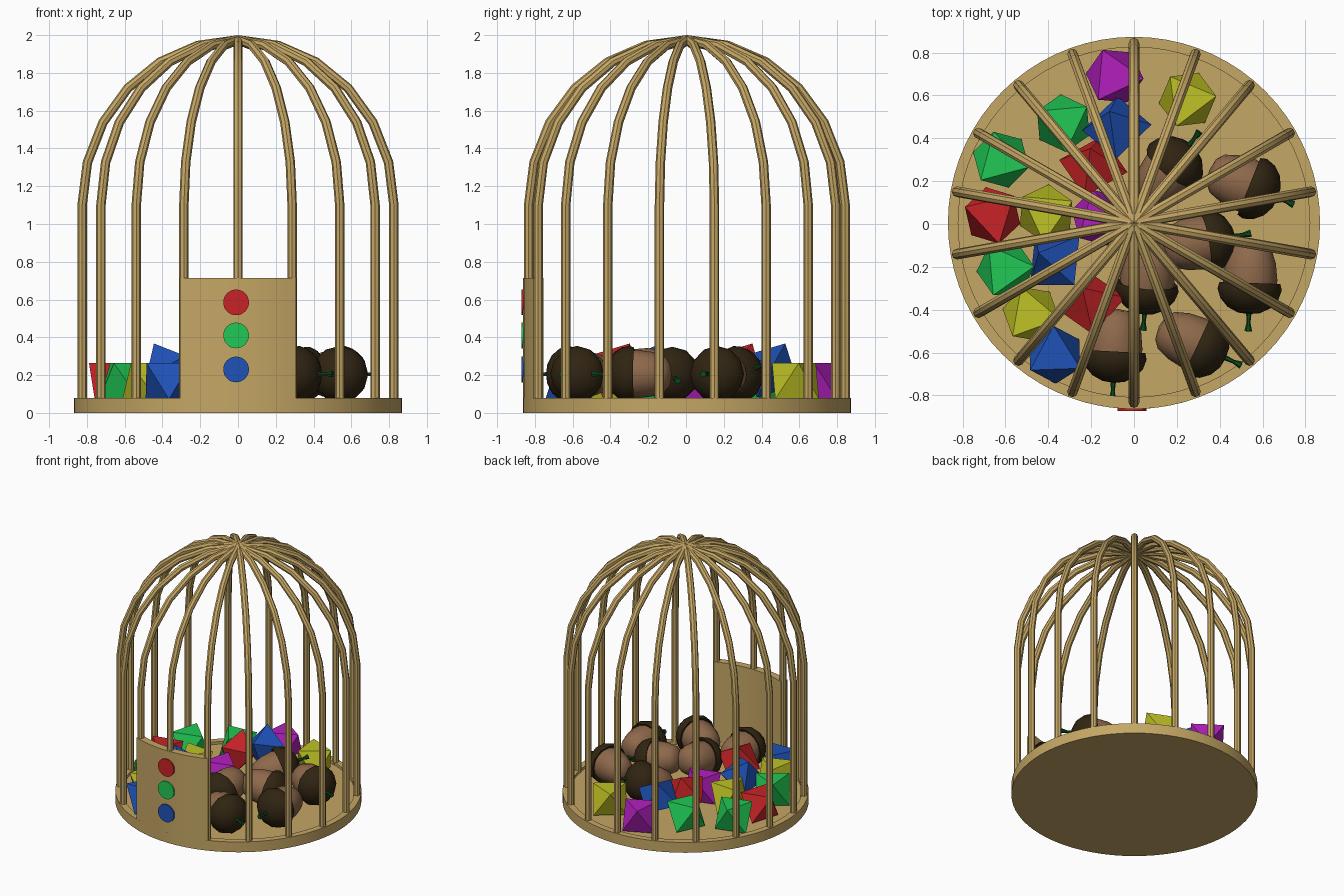
import bpy, bmesh, math
from mathutils import Vector, Matrix, Euler

cube = bpy.data.objects.get("Cube")
if cube:
    bpy.data.objects.remove(cube, do_unlink=True)


def material(name, r, g, b):
    m = bpy.data.materials.new(name)
    m.diffuse_color = (r, g, b, 1)
    m.use_nodes = True
    m.node_tree.nodes["Principled BSDF"].inputs["Base Color"].default_value = (r, g, b, 1)
    return m


wood = material("tan wood", .56, .385, .13)
red = material("red", .58, .017, .02)
green = material("green", .015, .58, .09)
blue = material("blue", .014, .085, .48)
yellow = material("yellow", .52, .54, .018)
magenta = material("magenta", .45, .014, .52)
nut_brown = material("nut brown", .27, .14, .07)
cap_brown = material("dark cap brown", .03, .018, .006)
stem_green = material("stem green", .003, .07, .012)

CENTRE = Vector((0, .005, 0))
BAR_RING, BASE_RADIUS = .838, .868


def finish(bm, name, mat, place=Matrix.Translation(CENTRE), smooth=True):
    bmesh.ops.recalc_face_normals(bm, faces=bm.faces)
    mesh = bpy.data.meshes.new(name)
    bm.to_mesh(mesh)
    bm.free()
    mesh.materials.append(mat)
    ob = bpy.data.objects.new(name, mesh)
    bpy.context.collection.objects.link(ob)
    ob.matrix_world = place
    if smooth:
        shade(ob)
    return ob


def shade(ob):
    bpy.ops.object.select_all(action='DESELECT')
    ob.select_set(True)
    bpy.context.view_layer.objects.active = ob
    bpy.ops.object.shade_smooth_by_angle(angle=math.radians(40))


def lathe(profile, steps, sweep=math.tau, start=0.0, closed=False):
    """Spin (radius, height) points about z, from the angle start."""
    bm = bmesh.new()
    verts = [bm.verts.new((r * math.cos(start), r * math.sin(start), z)) for r, z in profile]
    edges = [bm.edges.new(p) for p in zip(verts, verts[1:])]
    if closed:
        edges.append(bm.edges.new((verts[-1], verts[0])))
        bm.faces.new(verts)
    bmesh.ops.spin(bm, geom=verts + edges + bm.faces[:], cent=(0, 0, 0), axis=(0, 0, 1),
                   angle=sweep, steps=steps)
    bmesh.ops.remove_doubles(bm, verts=bm.verts, dist=1e-4)
    return bm


# Round base with a low rim
finish(lathe([(0, 0), (BASE_RADIUS, 0), (BASE_RADIUS, .08), (.82, .08), (.82, .06), (0, .06)], 72),
       "base", wood)

# Bars: straight uprights that bend into the dome
curve = bpy.data.curves.new("cage_bars", 'CURVE')
curve.dimensions = '3D'
curve.bevel_depth = .025
curve.bevel_resolution = 2
curve.use_fill_caps = True
profile = [(BAR_RING, .06)]
for i in range(7):
    a = math.radians(15 * i)
    profile.append((BAR_RING * math.cos(a), 1.1 + .875 * math.sin(a)))
for k in range(18):
    a = math.radians(20 * k + 10)
    spline = curve.splines.new('POLY')
    spline.points.add(len(profile) - 1)
    for point, (r, z) in zip(spline.points, profile):
        point.co = (r * math.cos(a), r * math.sin(a), z, 1)
bars = bpy.data.objects.new("cage_bars", curve)
bars.location = CENTRE
bpy.context.collection.objects.link(bars)
bars.select_set(True)
bpy.context.view_layer.objects.active = bars
bpy.ops.object.convert(target='MESH')
bars = bpy.context.object
bars.data.materials.clear()
bars.data.materials.append(wood)
shade(bars)

# Curved front panel
half = math.radians(20.8)
panel = lathe([(.812, .075), (BASE_RADIUS, .075), (BASE_RADIUS, .715), (.812, .715)], 9,
              sweep=2 * half, start=-math.pi / 2 - half, closed=True)
finish(panel, "front_panel", wood)

# Three round buttons on the panel
for name, mat, z in (("top", red, .585), ("middle", green, .41), ("bottom", blue, .23)):
    bm = bmesh.new()
    bmesh.ops.create_cone(bm, cap_ends=True, segments=32, radius1=.068, radius2=.068, depth=.03)
    place = Matrix.Translation((-.01, -.857, z)) @ Matrix.Rotation(math.pi / 2, 4, 'X')
    finish(bm, name + "_button", mat, place)


# Gems: octahedra resting on a face; the inner ones sit higher and tipped
def gem(name, mat, x, y, yaw, raised=False):
    bm = bmesh.new()
    bmesh.ops.create_cone(bm, segments=4, radius1=1, radius2=0, depth=1)
    top = max(bm.verts, key=lambda v: v.co.z)
    ring = [v for v in bm.verts if v is not top]
    for v in bm.verts:
        v.co.z += .5
    top.co.z = 1
    low = bm.verts.new((0, 0, -1))
    ring.sort(key=lambda v: math.atan2(v.co.y, v.co.x))
    for a, b in zip(ring, ring[1:] + ring[:1]):
        bm.faces.new((a, b, low))
    face = next(f for f in bm.faces if top in f.verts)
    lay = face.calc_center_median().rotation_difference(Vector((0, 0, 1))).to_matrix()
    bmesh.ops.transform(bm, matrix=Matrix.Scale(.165, 4) @ lay.to_4x4(), verts=bm.verts)
    turn = Euler((.4 if raised else 0, .3 if raised else 0, math.radians(yaw)))
    z = .225 if raised else .168
    finish(bm, name, mat, Matrix.Translation((x, y, z)) @ turn.to_matrix().to_4x4(), smooth=False)


gems = [
    (magenta, -.09, .69, 10), (yellow, .25, .58, 22), (green, -.33, .47, 50),
    (blue, -.08, .45, 30, True), (green, -.62, .30, 0), (red, -.19, .27, 15, True),
    (red, -.66, .04, 58), (yellow, -.41, .05, 40), (magenta, -.16, .03, 0),
    (green, -.60, -.21, 20), (blue, -.37, -.17, 70, True), (yellow, -.48, -.42, 5),
    (red, -.20, -.37, 35, True), (blue, -.37, -.61, -13)]
for i, spec in enumerate(gems):
    gem("gem_%d" % (i + 1), *spec)

# Acorns: lathed nut, cap and flared stem along one axis
nut_profile = [(0, -.215), (.06, -.205), (.095, -.175), (.118, -.11), (.128, -.03), (.12, .03)]
cap_profile = [(.1, 0), (.142, -.015), (.15, .015), (.135, .06), (.1, .1), (.05, .125), (0, .13)]
stem_profile = [(0, .11), (.014, .11), (.009, .17), (.018, .21), (0, .212)]


def acorn(index, x, y, heading, tilt=0):
    a, t = math.radians(heading), math.radians(tilt)
    axis = Vector((math.cos(a) * math.cos(t), math.sin(a) * math.cos(t), math.sin(t)))
    place = Matrix.Translation((x, y, .205)) @ axis.to_track_quat('Z', 'Y').to_matrix().to_4x4()
    for part, shape, mat, sides in (("nut", nut_profile, nut_brown, 16),
                                    ("cap", cap_profile, cap_brown, 12),
                                    ("stem", stem_profile, stem_green, 6)):
        finish(lathe(shape, sides), "acorn_%s_%d" % (part, index), mat, place)


acorns = [(.55, .17, -22), (.54, -.29, -92), (.31, -.57, -25), (-.09, -.61, -93),
          (.18, .27, 52, 15), (.34, -.08, 10, -10), (.06, -.29, -95, -12)]
for i, spec in enumerate(acorns):
    acorn(i + 1, *spec)
